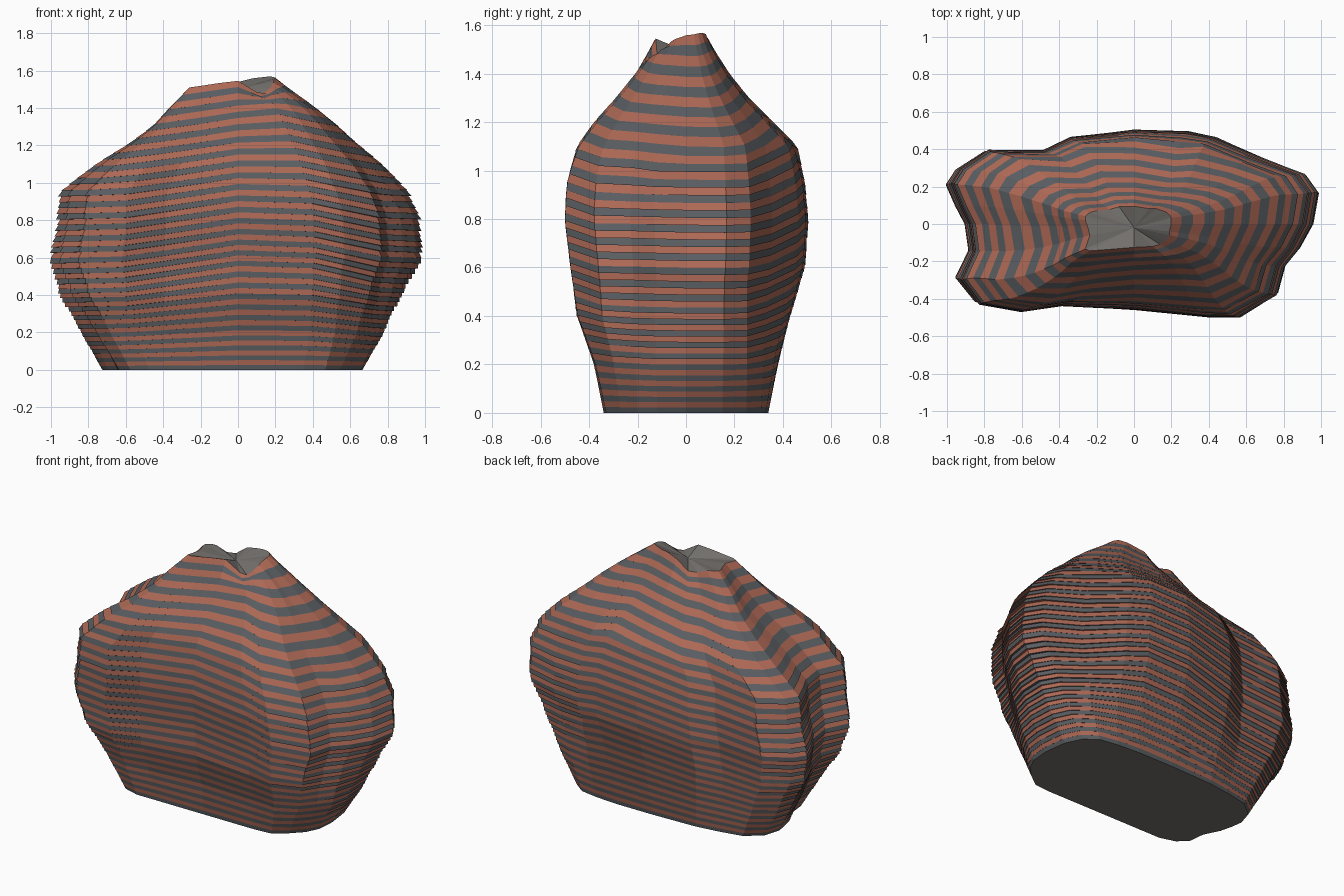
import bpy, bmesh, math, random

if "Cube" in bpy.data.objects:
    bpy.data.objects.remove(bpy.data.objects["Cube"])
random.seed(4)

# Cross-section outlines (same point order): foot, widest belt, summit
FOOT = [(-.73, .1), (-.7, .2), (-.6, .28), (-.45, .31), (-.3, .33), (0, .34), (.25, .34), (.4, .33),
        (.52, .31), (.6, .25), (.65, .15), (.67, 0), (.66, -.12), (.62, -.2), (.55, -.27), (.47, -.33),
        (.35, -.34), (0, -.34), (-.35, -.34), (-.48, -.34), (-.58, -.31), (-.64, -.25), (-.65, -.15),
        (-.7, -.05), (-.72, .03)]
BELT = [(-1, .22), (-.95, .3), (-.8, .4), (-.5, .4), (-.35, .47), (0, .51), (.3, .5), (.45, .47),
        (.7, .36), (.93, .27), (1, .17), (.97, 0), (.9, -.13), (.82, -.23), (.78, -.38), (.58, -.5),
        (.42, -.5), (0, -.46), (-.4, -.44), (-.62, -.47), (-.85, -.43), (-.95, -.3), (-.88, -.15),
        (-.9, 0), (-.95, .1)]
SUMMIT = [(-.24, .04), (-.22, .06), (-.19, .07), (-.13, .08), (-.08, .1), (0, .11), (.08, .1), (.12, .1),
          (.17, .08), (.19, .06), (.2, .04), (.2, 0), (.19, -.04), (.19, -.06), (.17, -.09), (.14, -.11),
          (.1, -.12), (0, -.12), (-.1, -.12), (-.17, -.12), (-.22, -.12), (-.24, -.11), (-.22, -.05),
          (-.23, -.01), (-.24, .02)]

# Silhouette reach of each side by height
Z = [0, .2, .4, .6, .8, .95, 1.1, 1.2, 1.3, 1.4, 1.5, 1.56]
LEFT = [.73, .84, .95, 1, .96, .95, .76, .6, .46, .37, .27, .22]
RIGHT = [.67, .79, .88, .98, .97, .91, .77, .65, .54, .42, .28, .2]
FRONT = [.34, .38, .45, .475, .5, .49, .45, .38, .29, .21, .15, .12]
BACK = [.34, .38, .43, .49, .505, .49, .46, .36, .26, .18, .12, .09]


def lerp_table(xs, ys, x):
    for i in range(len(xs) - 1):
        if x <= xs[i + 1]:
            k = max(0, (x - xs[i]) / (xs[i + 1] - xs[i]))
            return ys[i] + (ys[i + 1] - ys[i]) * k
    return ys[-1]


def normalise(pts):
    l, r = -min(p[0] for p in pts), max(p[0] for p in pts)
    f, b = -min(p[1] for p in pts), max(p[1] for p in pts)
    return [(x / (l if x < 0 else r), y / (f if y < 0 else b)) for x, y in pts]


SHAPES = [normalise(s) for s in (FOOT, BELT, SUMMIT)]
N = len(FOOT)


def section_point(i, z):
    k = lerp_table([0, .55, 1, 1.5], [0, 1, 1, 2], z)
    a = min(int(k), 1)
    (x0, y0), (x1, y1) = SHAPES[a][i], SHAPES[a + 1][i]
    x, y = x0 + (x1 - x0) * (k - a), y0 + (y1 - y0) * (k - a)
    return (x * lerp_table(Z, LEFT if x < 0 else RIGHT, z),
            y * lerp_table(Z, FRONT if y < 0 else BACK, z))


def bed_point(i, t, swell):
    """Point on a folded rock bed: arched in the middle, notched near the summit."""
    x, y = section_point(i, t)
    arch = lerp_table([-1, -.6, 0, .25, .75, 1], [-.05, -.04, .05, .07, -.04, -.05], x)
    z = t + arch * min(1, t / .5)
    x, y = section_point(i, z)
    rim = max(0, min(1, (t - 1.3) / .2))
    z -= rim * .09 * math.exp(-((x - .13) ** 2 + (y + .11) ** 2) / .006)
    z -= rim * .06 * math.exp(-((x + .1) ** 2 + (y - .09) ** 2) / .006)
    return x * swell, y * (1 + (swell - 1) * .3), z


def material(name, rgb):
    m = bpy.data.materials.new(name)
    m.diffuse_color = (*rgb, 1)
    m.use_nodes = True
    m.node_tree.nodes["Principled BSDF"].inputs["Base Color"].default_value = m.diffuse_color
    return m


# Stacked beds, each slightly stepped against its neighbours
LAYERS = 52
bm = bmesh.new()
rings = []
for n in range(LAYERS):
    step = random.uniform(0, .014) * math.sin(math.pi * n / LAYERS)
    for u, flare in ((n / LAYERS, .008), ((n + 1) / LAYERS, -.006)):
        t = 1.5 * (.8 * u + .2 * u * u)
        swell = 1 + step + flare * math.sin(math.pi * u) - .006
        rings.append([bm.verts.new(bed_point(i, t, swell)) for i in range(N)])
for r in range(len(rings) - 1):
    for i in range(N):
        j = (i + 1) % N
        f = bm.faces.new((rings[r][i], rings[r][j], rings[r + 1][j], rings[r + 1][i]))
        f.material_index = (r // 2) % 2

# Flat underside and sunken summit cap
bm.faces.new(rings[0]).material_index = 2
hub = bm.verts.new((0, -.02, 1.5))
for i in range(N):
    bm.faces.new((rings[-1][i], rings[-1][(i + 1) % N], hub)).material_index = 2
bmesh.ops.recalc_face_normals(bm, faces=bm.faces)

mesh = bpy.data.meshes.new("layered_rock")
bm.to_mesh(mesh)
bm.free()
for name, rgb in (("grey_bed", (.1, .11, .12)), ("red_bed", (.42, .14, .09)), ("cap_stone", (.17, .16, .15))):
    mesh.materials.append(material(name, rgb))
rock = bpy.data.objects.new("layered_rock", mesh)
bpy.context.collection.objects.link(rock)
